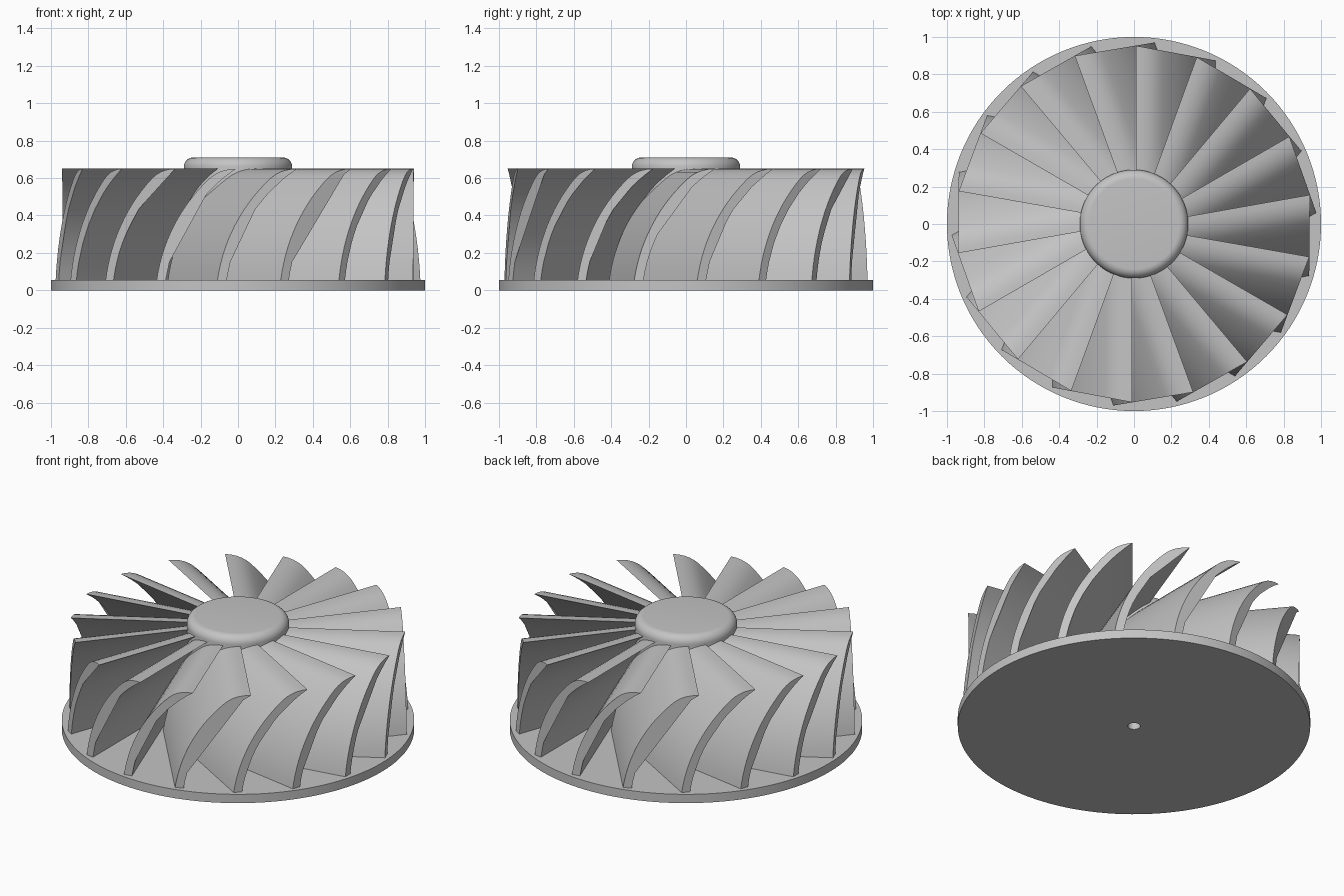
import bpy
import bmesh
from math import sin, cos, asin, radians, pi
from mathutils import Vector

cube = bpy.data.objects.get("Cube")
if cube:
    bpy.data.objects.remove(cube, do_unlink=True)

grey = bpy.data.materials.new("light grey metal")
grey.use_nodes = True
colour = (0.55, 0.55, 0.55, 1)
grey.diffuse_color = colour
grey.node_tree.nodes["Principled BSDF"].inputs["Base Color"].default_value = colour


def finish(name, bm):
    """Turn a bmesh into a smooth-shaded object with sharp edges kept."""
    bmesh.ops.recalc_face_normals(bm, faces=bm.faces)
    mesh = bpy.data.meshes.new(name)
    bm.to_mesh(mesh)
    bm.free()
    mesh.materials.append(grey)
    obj = bpy.data.objects.new(name, mesh)
    bpy.context.collection.objects.link(obj)
    bpy.ops.object.select_all(action="DESELECT")
    obj.select_set(True)
    bpy.context.view_layer.objects.active = obj
    bpy.ops.object.shade_smooth_by_angle(angle=radians(35))
    return obj


def lathe(name, profile, steps=128):
    bm = bmesh.new()
    verts = [bm.verts.new((r, 0, z)) for r, z in profile]
    edges = [bm.edges.new(pair) for pair in zip(verts, verts[1:])]
    bmesh.ops.spin(bm, geom=verts + edges, cent=(0, 0, 0), axis=(0, 0, 1),
                   angle=2 * pi, steps=steps)
    bmesh.ops.remove_doubles(bm, verts=bm.verts, dist=0.0001)
    return finish(name, bm)


# Base disc, with a shaft bore running up into the hub
BORE, DISC_TOP, BLADE_TOP = 0.036, 0.055, 0.65
lathe("base_disc", [(BORE, 0), (1, 0), (1, DISC_TOP), (BORE, DISC_TOP), (BORE, 0)])

# Hub with a rounded upper rim
HUB_R, HUB_TOP, RIM = 0.29, 0.71, 0.05
rim = [(HUB_R - RIM + RIM * cos(a), HUB_TOP - RIM + RIM * sin(a))
       for a in (i * pi / 16 for i in range(9))]
lathe("hub", [(0, 0.5), (BORE, 0.5), (BORE, DISC_TOP), (HUB_R, DISC_TOP)]
      + rim + [(0, HUB_TOP)])

# Blade cross-section: a curved strip leaning over to a flat-topped crest
CENTRE = Vector((-0.474, -0.073))
R_OUT, R_IN = 0.918, 0.870


def arc(radius, start, end, count):
    return [CENTRE + radius * Vector((cos(a), sin(a)))
            for a in (start + (end - start) * i / count for i in range(count + 1))]


def angle_at(radius, z):
    return asin((z - CENTRE.y) / radius)


foot = DISC_TOP - 0.005
outer = arc(R_OUT, angle_at(R_OUT, foot), radians(47), 14)
inner = arc(R_IN, angle_at(R_IN, BLADE_TOP), angle_at(R_IN, foot), 14)
bend = Vector((0.096, BLADE_TOP))
crest = [outer[-1] * (1 - s) ** 2 + bend * 2 * s * (1 - s) + inner[0] * s * s
         for s in (0.2, 0.4, 0.6, 0.8)]
section = outer + crest + inner


def blade(name, angle):
    """Sweep the section outward along the radius, with a slanted outer end."""
    radial = Vector((cos(angle), sin(angle), 0))
    side = Vector((sin(angle), -cos(angle), 0))
    bm = bmesh.new()
    rings = []
    for tip in (False, True):
        rings.append([bm.verts.new(
            radial * (0.955 - 0.185 * p.x if tip else 0.1) + side * p.x
            + Vector((0, 0, p.y))) for p in section])
    a, b = rings
    n = len(section)
    for i in range(n):
        j = (i + 1) % n
        bm.faces.new((a[i], a[j], b[j], b[i]))
    # End caps as strips between the two arcs
    for ring in rings:
        bm.faces.new(ring)
    bmesh.ops.triangulate(bm, faces=[f for f in bm.faces if len(f.verts) > 4])
    finish(name, bm)


COUNT = 18
for k in range(COUNT):
    blade(f"blade_{k + 1}", pi / 2 + k * 2 * pi / COUNT)
